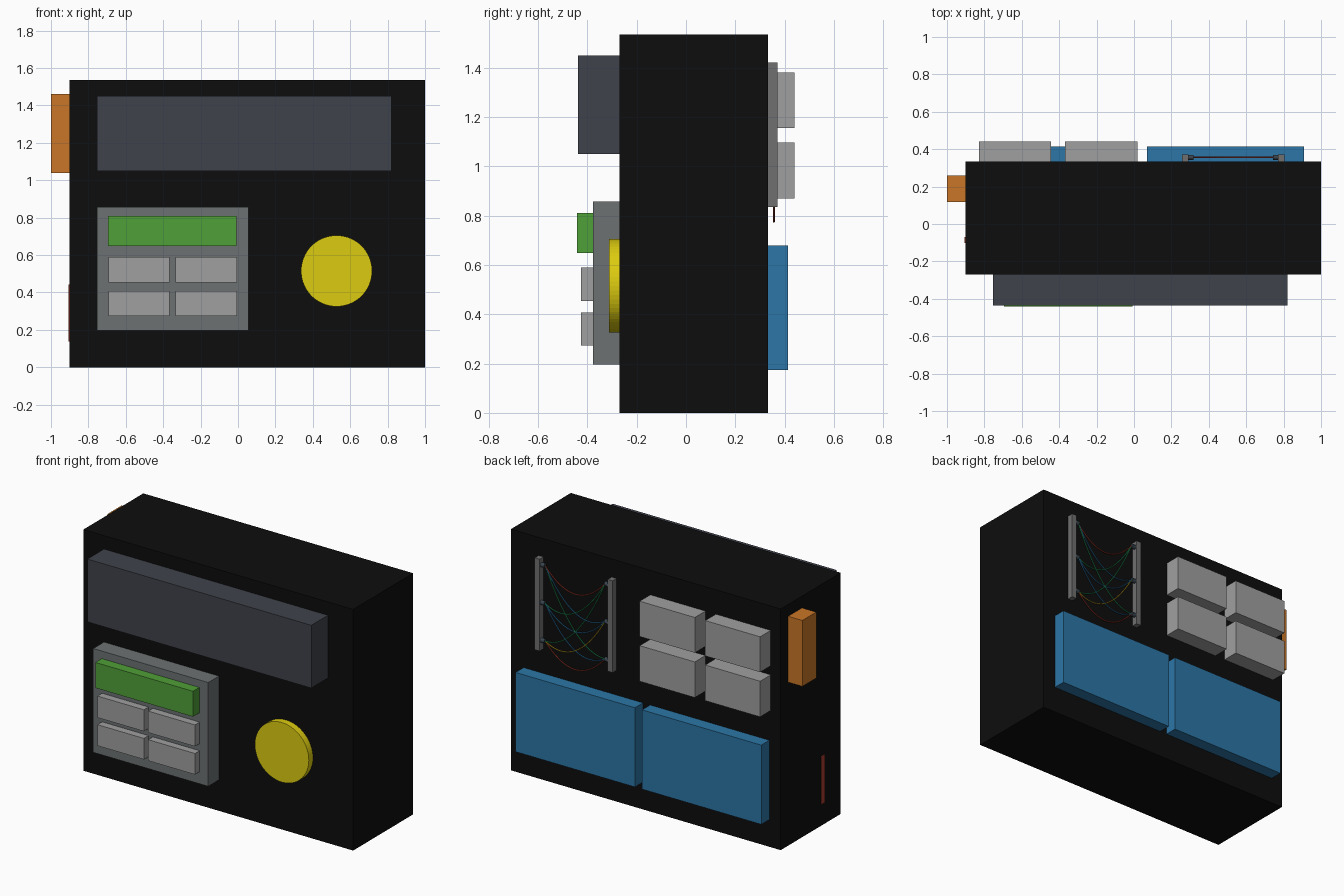
import bpy, math

if "Cube" in bpy.data.objects:
    bpy.data.objects.remove(bpy.data.objects["Cube"])

# Shared colours
COLORS = {
    "black": (0.004, 0.004, 0.004), "slate": (0.05, 0.055, 0.07),
    "panel": (0.15, 0.165, 0.17), "green": (0.08, 0.35, 0.04),
    "grey": (0.35, 0.35, 0.35), "pole": (0.16, 0.16, 0.16),
    "yellow": (0.72, 0.60, 0.005), "orange": (0.58, 0.18, 0.02),
    "blue": (0.025, 0.18, 0.38), "red": (0.40, 0.05, 0.03),
    "knob": (0.04, 0.06, 0.08), "wire_green": (0.02, 0.3, 0.1),
    "wire_yellow": (0.6, 0.4, 0.02),
}
MATS = {}
for key, rgb in COLORS.items():
    MATS[key] = bpy.data.materials.new(key)
    MATS[key].diffuse_color = (*rgb, 1)


def box(name, x, y, z, color):
    """Box from (min, max) ranges on each axis."""
    bpy.ops.mesh.primitive_cube_add(
        size=1, location=[(r[0] + r[1]) / 2 for r in (x, y, z)])
    ob = bpy.context.object
    ob.name = name
    ob.scale = [r[1] - r[0] for r in (x, y, z)]
    bpy.ops.object.transform_apply(location=False, rotation=False, scale=True)
    ob.data.materials.append(MATS[color])
    return ob


def cylinder(name, loc, radius, depth, rotation, color, sides):
    bpy.ops.mesh.primitive_cylinder_add(
        vertices=sides, radius=radius, depth=depth, location=loc, rotation=rotation)
    ob = bpy.context.object
    ob.name = name
    ob.data.materials.append(MATS[color])
    return ob


FRONT, BACK, LEFT = -0.27, 0.333, -0.90

# Main housing
box("housing", (LEFT, 1.0), (FRONT, BACK), (0, 1.535), "black")

# Front: screen box, control panel, display, buttons, round dial
box("screen_box", (-0.755, 0.822), (-0.437, FRONT), (1.05, 1.45), "slate")
box("control_panel", (-0.755, 0.055), (-0.378, FRONT), (0.197, 0.858), "panel")
box("display", (-0.695, -0.008), (-0.442, -0.378), (0.648, 0.81), "green")
for x in ((-0.693, -0.365), (-0.335, -0.006)):
    for z in ((0.453, 0.59), (0.274, 0.408)):
        box("button", x, (-0.425, -0.378), z, "grey")
cylinder("dial", (0.527, (FRONT - 0.312) / 2, 0.515), 0.19, 0.042,
         (math.pi / 2, 0, 0), "yellow", 64)

# Left side: orange box and thin slot
box("side_box", (-1.0, LEFT), (0.118, 0.258), (1.04, 1.46), "orange")
box("side_slot", (-0.906, LEFT), (-0.102, -0.07), (0.138, 0.443), "red")

# Back: blue cabinets and grey modules
for x in ((-0.82, 0.02), (0.07, 0.91)):
    box("cabinet", x, (BACK, 0.414), (0.173, 0.678), "blue")
for x in ((-0.83, -0.443), (-0.37, 0.018)):
    for z in ((1.155, 1.38), (0.87, 1.097)):
        box("module", x, (BACK, 0.44), z, "grey")

# Back: wiring poles with terminals
LEVELS = (1.38, 1.14, 0.90)
WIRE_Y = 0.356
for x0, x1, side in ((0.256, 0.291, 1), (0.770, 0.805, -1)):
    box("pole", (x0, x1), (BACK, 0.372), (0.835, 1.42), "pole")
    edge = x1 if side > 0 else x0
    for z in LEVELS:
        cylinder("terminal", (edge + side * 0.014, WIRE_Y, z), 0.014, 0.028,
                 (0, math.pi / 2, 0), "knob", 12)

# Back: sagging wires linking every terminal pair
WIRE_COLORS = (("red", "blue", "wire_green"),
               ("wire_green", "blue", "blue"),
               ("wire_green", "wire_yellow", "red"))
XA, XB, SAG, STEPS = 0.742, 0.319, 0.125, 16
for i, za in enumerate(LEVELS):
    for j, zb in enumerate(LEVELS):
        curve = bpy.data.curves.new("wire", "CURVE")
        curve.dimensions = "3D"
        curve.bevel_depth = 0.004
        curve.bevel_resolution = 1
        curve.use_fill_caps = True
        spline = curve.splines.new("POLY")
        spline.points.add(STEPS)
        for k, p in enumerate(spline.points):
            t = k / STEPS
            z = za + (zb - za) * t - SAG * 4 * t * (1 - t)
            p.co = (XA + (XB - XA) * t, WIRE_Y, z, 1)
        curve.materials.append(MATS[WIRE_COLORS[i][j]])
        wire = bpy.data.objects.new("wire", curve)
        bpy.context.collection.objects.link(wire)

for m in bpy.data.materials:
    if m.users and not m.is_grease_pencil:
        m.use_nodes = True
        m.node_tree.nodes["Principled BSDF"].inputs["Base Color"].default_value = m.diffuse_color
